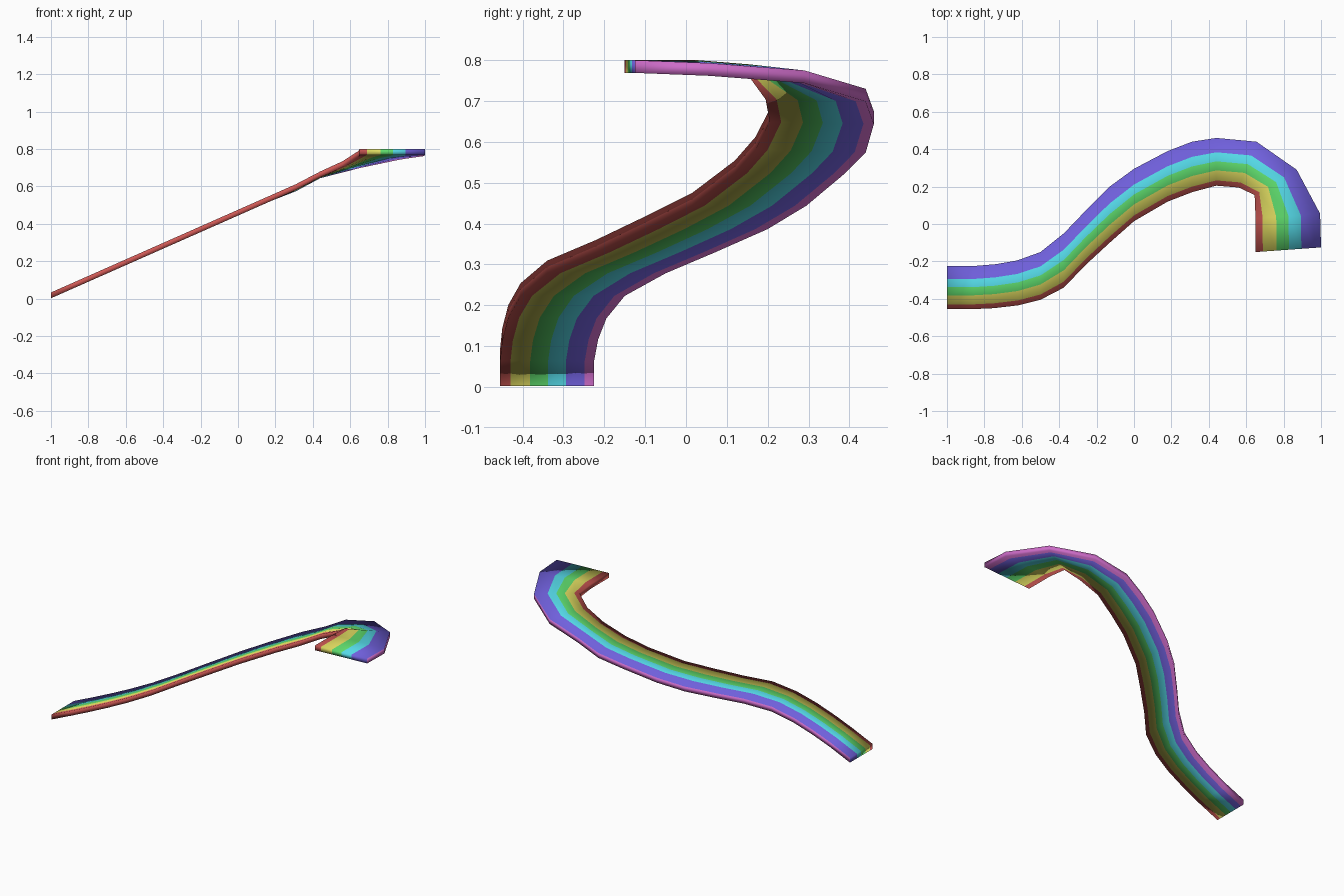
import bpy, bmesh
from mathutils import Vector

if "Cube" in bpy.data.objects:
    bpy.data.objects.remove(bpy.data.objects["Cube"])

# Flat colours, given as sRGB and stored as linear
COLOURS = [("red", (205, 88, 84)), ("yellow", (226, 222, 98)), ("green", (94, 218, 108)),
           ("cyan", (84, 216, 230)), ("violet", (112, 96, 220)), ("pink", (205, 108, 200))]


def linear(c):
    c /= 255
    return c / 12.92 if c <= 0.04045 else ((c + 0.055) / 1.055) ** 2.4


# Road edges seen from above: inner x, y, z and outer x, y, z at the top face
def slope(x):
    return 0.033 + 0.442 * (x + 1)


inner = [(-1, -.455), (-.86, -.455), (-.75, -.45), (-.62, -.435), (-.5, -.405), (-.375, -.34),
         (-.26, -.22), (-.13, -.10), (0, .015), (.18, .12), (.31, .17), (.44, .205),
         (.56, .195), (.645, .155), (.65, .03), (.65, -.15)]
outer = [(-1, -.225), (-.86, -.225), (-.74, -.215), (-.625, -.195), (-.5, -.15), (-.375, -.05),
         (-.26, .07), (-.13, .20), (0, .295), (.18, .39), (.31, .44), (.44, .46),
         (.655, .44), (.87, .29), (.995, .055), (1, -.125)]
inner_end = [.735, .79, .80, .80]      # the last stations level out
outer_end = [.73, .775, .793, .80]
THICK = 0.031
BANDS = [0, .11, .32, .51, .70, .90, 1]


def edge(points, ends):
    n = len(points) - len(ends)
    return [Vector((x, y, slope(x) if i < n else ends[i - n])) for i, (x, y) in enumerate(points)]


A, B = edge(inner, inner_end), edge(outer, outer_end)
A[11].z, B[10].z, B[11].z = .68, .605, .675
N = len(A)
down = Vector((0, 0, -THICK))

# Road slab: rows of top and bottom points, with soft normals rounded over every edge
bm = bmesh.new()
top, bottom, normals = [], [], []
for i in range(N):
    along = ((A[min(i + 1, N - 1)] + B[min(i + 1, N - 1)]) - (A[max(i - 1, 0)] + B[max(i - 1, 0)])).normalized()
    side = (B[i] - A[i]).normalized()
    up = along.cross(side).normalized()
    cap = -along if i == 0 else along if i == N - 1 else Vector()
    for row, sign, shift in ((top, 1, Vector()), (bottom, -1, down)):
        line = []
        for t in BANDS:
            line.append(bm.verts.new(A[i].lerp(B[i], t) + shift))
            a, b = (up * sign - side + cap).normalized(), (up * sign + side + cap).normalized()
            normals.append(a.lerp(b, t).normalized())
        row.append(line)


def quad(a, b, c, d, mat):
    f = bm.faces.new((a, b, c, d))
    f.material_index = mat
    f.smooth = True


for i in range(N - 1):
    for k in range(6):
        quad(top[i][k], top[i + 1][k], top[i + 1][k + 1], top[i][k + 1], min(k, 4))
        quad(bottom[i][k], bottom[i][k + 1], bottom[i + 1][k + 1], bottom[i + 1][k], k)
    # side walls
    quad(top[i][0], bottom[i][0], bottom[i + 1][0], top[i + 1][0], 0)
    quad(top[i][6], top[i + 1][6], bottom[i + 1][6], bottom[i][6], 5)
# end caps
for k in range(6):
    quad(top[0][k], top[0][k + 1], bottom[0][k + 1], bottom[0][k], min(k, 4))
    quad(top[-1][k], bottom[-1][k], bottom[-1][k + 1], top[-1][k + 1], min(k, 4))

bmesh.ops.recalc_face_normals(bm, faces=bm.faces)
mesh = bpy.data.meshes.new("rainbow_road")
bm.to_mesh(mesh)
bm.free()
mesh.normals_split_custom_set_from_vertices(normals)
for name, rgb in COLOURS:
    m = bpy.data.materials.new(name)
    m.diffuse_color = (*[linear(c) for c in rgb], 1)
    m.use_nodes = True
    m.node_tree.nodes["Principled BSDF"].inputs["Base Color"].default_value = m.diffuse_color
    mesh.materials.append(m)
road = bpy.data.objects.new("rainbow_road", mesh)
bpy.context.collection.objects.link(road)
